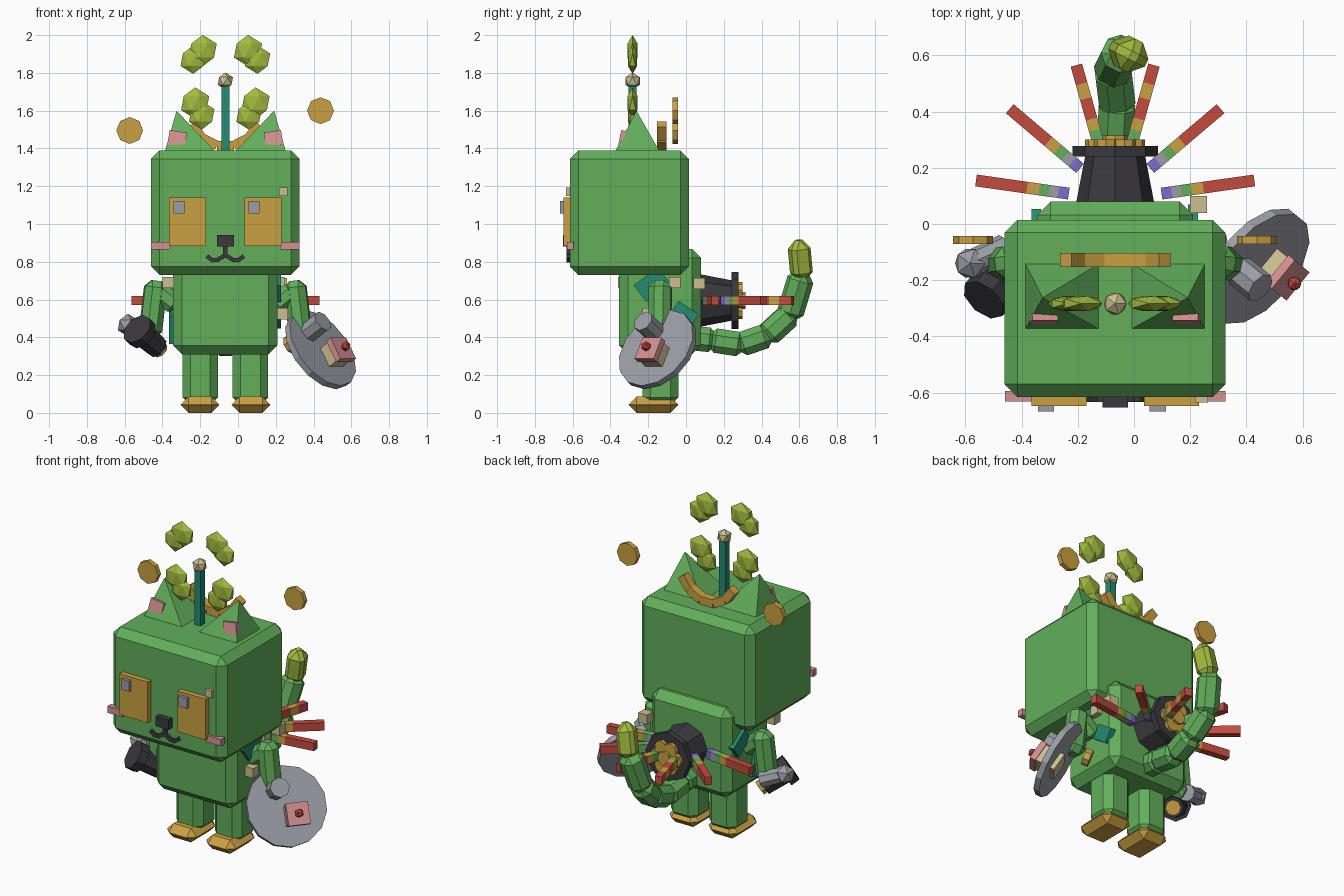
import bpy, bmesh, math
from mathutils import Vector, Matrix

if "Cube" in bpy.data.objects:
    bpy.data.objects.remove(bpy.data.objects["Cube"])

CX = -0.067  # mirror plane of the figure

def material(name, rgb):
    m = bpy.data.materials.new(name)
    m.diffuse_color = (*rgb, 1)
    m.use_nodes = True
    m.node_tree.nodes["Principled BSDF"].inputs["Base Color"].default_value = m.diffuse_color
    return m

GREEN = material("green", (0.122, 0.43, 0.105))
GOLD = material("gold", (0.6, 0.355, 0.055))
BLACK = material("charcoal", (0.042, 0.04, 0.047))
GREY = material("grey", (0.33, 0.34, 0.385))
TEAL = material("teal", (0.018, 0.26, 0.165))
LIME = material("lime", (0.36, 0.5, 0.05))
CREAM = material("cream", (0.6, 0.52, 0.28))
PINK = material("pink", (0.66, 0.28, 0.28))
RED = material("red", (0.55, 0.07, 0.048))
PURPLE = material("purple", (0.2, 0.155, 0.6))

def finish(name, bm, mat, matrix):
    bmesh.ops.recalc_face_normals(bm, faces=bm.faces)
    me = bpy.data.meshes.new(name)
    bm.to_mesh(me)
    bm.free()
    me.transform(matrix)
    me.materials.append(mat)
    ob = bpy.data.objects.new(name, me)
    bpy.context.collection.objects.link(ob)
    return ob

def aim(p0, p1):
    """Matrix at the midpoint with z along p0-p1, and the length."""
    a, b = Vector(p0), Vector(p1)
    q = (b - a).to_track_quat('Z', 'Y')
    return Matrix.Translation((a + b) / 2) @ q.to_matrix().to_4x4(), (b - a).length

def box(name, c, size, mat, bevel=0, rot=None, matrix=None):
    bm = bmesh.new()
    bmesh.ops.create_cube(bm, size=1)
    bmesh.ops.scale(bm, vec=size, verts=bm.verts)
    if bevel:
        bmesh.ops.bevel(bm, geom=bm.edges[:], offset=bevel, segments=1, affect='EDGES')
    m = matrix or Matrix.Translation(c) @ (rot or Matrix())
    return finish(name, bm, mat, m)

def span(name, x, y, z, mat, bevel=0):
    lim = (x, y, z)
    return box(name, [(a + b) / 2 for a, b in lim], [b - a for a, b in lim], mat, bevel)

def link(name, p0, p1, w, mat, bevel=0, h=None):
    m, length = aim(p0, p1)
    return box(name, None, (w, h or w, length), mat, bevel, matrix=m)

def rod(name, p0, p1, r0, r1, mat, sides=8):
    m, length = aim(p0, p1)
    bm = bmesh.new()
    bmesh.ops.create_cone(bm, cap_ends=True, segments=sides, radius1=r0, radius2=r1, depth=length)
    return finish(name, bm, mat, m)

def ball(name, c, r, mat, squash=(1, 1, 1)):
    bm = bmesh.new()
    bmesh.ops.create_icosphere(bm, subdivisions=1, radius=r)
    return finish(name, bm, mat, Matrix.Translation(c) @ Matrix.Diagonal((*squash, 1)))

# head and body
span("head", (-0.46, 0.325), (-0.615, 0.015), (0.73, 1.39), GREEN, 0.045)
span("body", (-0.345, 0.21), (-0.355, 0.08), (0.31, 0.868), GREEN, 0.048)

# paired parts
for s, side in ((-1, "left"), (1, "right")):
    def X(d):
        return CX + s * d
    box(side + "_leg", (X(0.133), -0.135, 0.22), (0.188, 0.19, 0.36), GREEN, 0.042)
    box(side + "_foot", (X(0.135), -0.172, 0.043), (0.205, 0.265, 0.086), GOLD, 0.042)
    link(side + "_shoulder", (X(0.25), -0.135, 0.56), (X(0.37), -0.135, 0.655), 0.11, GREEN, 0.03)
    link(side + "_arm", (X(0.365), -0.135, 0.7), (X(0.4), -0.14, 0.4), 0.118, GREEN, 0.035)
    # ear pyramid
    bm = bmesh.new()
    base = [bm.verts.new((X(d), y, 1.385)) for d, y in
            ((0.055, -0.375), (0.32, -0.375), (0.32, -0.14), (0.055, -0.14))]
    tip = bm.verts.new((X(0.258), -0.262, 1.6))
    bm.faces.new(base)
    for i in range(4):
        bm.faces.new((base[i], base[(i + 1) % 4], tip))
    finish(side + "_ear", bm, GREEN, Matrix())
    box(side + "_inner_ear", (X(0.255), -0.338, 1.45), (0.092, 0.025, 0.078), PINK,
        rot=Matrix.Rotation(-s * 0.15, 4, 'Y') @ Matrix.Rotation(-0.2, 4, 'X'))
    # face
    box(side + "_eye", (X(0.2), -0.63, 1.012), (0.195, 0.036, 0.255), GOLD)
    box(side + "_cheek", (X(0.341), -0.613, 0.885), (0.103, 0.036, 0.042), PINK)
    link(side + "_mouth_inner", (CX, -0.622, 0.835), (X(0.045), -0.622, 0.808), 0.022, BLACK, h=0.022)
    link(side + "_mouth_middle", (X(0.035), -0.622, 0.81), (X(0.07), -0.622, 0.808), 0.022, BLACK, h=0.022)
    link(side + "_mouth_outer", (X(0.065), -0.622, 0.806), (X(0.098), -0.622, 0.83), 0.022, BLACK, h=0.022)
    # clover leaves, each of two flattened lobes
    for n, (d, z, r) in enumerate(((0.12, 1.918, 0.083), (0.17, 1.87, 0.075),
                                   (0.16, 1.64, 0.083), (0.125, 1.575, 0.075))):
        ball(f"{side}_clover_lobe_{n}", (X(d), -0.283, z), r, LIME, (1, 0.38, 1))
for x in (-0.313, 0.085):
    box("pupil", (x, -0.652, 1.088), (0.058, 0.03, 0.065), GREY)
box("brow_spot", (0.24, -0.62, 1.17), (0.045, 0.03, 0.045), CREAM)
box("nose", (CX, -0.632, 0.912), (0.09, 0.04, 0.06), BLACK)
box("mouth_stem", (CX, -0.622, 0.855), (0.024, 0.022, 0.07), BLACK)

# antenna, floating coins and gold arc on the head
box("antenna", (CX, -0.283, 1.55), (0.042, 0.042, 0.36), TEAL)
ball("antenna_knob", (CX, -0.283, 1.757), 0.045, CREAM)
for x, z in ((-0.573, 1.495), (0.437, 1.6)):
    rod("floating_coin", (x, -0.072, z), (x, -0.042, z), 0.071, 0.071, GOLD)
arc = [(CX + 0.19 * math.cos(a), -0.128, 1.6 + 0.19 * math.sin(a))
       for a in (math.radians(202 + i * 136 / 5) for i in range(6))]
for p, q in zip(arc, arc[1:]):
    link("gold_arc_segment", p, q, 0.05, GOLD)

# patches and spots on the body
for x, y, z, a, w, h in ((0.21, -0.18, 0.68, 0.65, 0.16, 0.11), (0.21, -0.01, 0.52, -0.6, 0.13, 0.09),
                         (-0.348, -0.03, 0.64, -0.6, 0.14, 0.09), (-0.348, -0.2, 0.45, 0.3, 0.1, 0.15)):
    box("teal_patch", (x, y, z), (0.035, w, h), TEAL, rot=Matrix.Rotation(a, 4, 'X'))
for c in ((0.23, 0.07, 0.685), (0.215, -0.06, 0.69), (-0.37, -0.33, 0.69), (0.235, -0.2, 0.525)):
    box("cream_spot", c, (0.06, 0.06, 0.06), CREAM)

# tail
tail = [(CX, 0.0, 0.4), (CX, 0.14, 0.385), (CX, 0.29, 0.362), (-0.06, 0.43, 0.41),
        (-0.075, 0.55, 0.52), (-0.045, 0.61, 0.72)]
for p, q in zip(tail, tail[1:]):
    p, q = Vector(p), Vector(q)
    e = (q - p).normalized() * 0.02
    link("tail_segment", p - e, q + e, 0.13, GREEN, 0.036)
link("tail_tip", (-0.04, 0.615, 0.7), (0.0, 0.595, 0.915), 0.12, LIME, 0.045)

# pot of coins on the back
PZ = 0.595
rod("pot", (CX, 0.08, PZ), (CX, 0.25, PZ), 0.138, 0.105, BLACK)
rod("pot_rim", (CX, 0.24, PZ), (CX, 0.278, PZ), 0.152, 0.152, BLACK)
for i in range(6):
    a = i * math.pi / 3
    x, z = CX + 0.065 * math.cos(a), PZ + 0.065 * math.sin(a)
    rod("pot_coin", (x, 0.27, z), (x, 0.3, z), 0.042, 0.042, GOLD)
rod("pot_centre_coin", (CX, 0.27, PZ), (CX, 0.315, PZ), 0.045, 0.045, GOLD)

# rainbow rays, banded from the outer end inwards
plain = ((RED, 0.55), (GOLD, 0.13), (GREEN, 0.11), (GREY, 0.1), (PURPLE, 0.11))
banded = ((RED, 0.2), (GOLD, 0.16), (RED, 0.22), (GOLD, 0.12), (GREEN, 0.1), (GREY, 0.1), (PURPLE, 0.1))
for s in (-1, 1):
    for outer, inner, bands in (((0.495, 0.155), (0.165, 0.108), plain),
                                ((0.375, 0.41), (0.125, 0.198), plain),
                                ((0.138, 0.565), (0.045, 0.235), banded)):
        o = Vector((CX + s * outer[0], outer[1], PZ))
        n = Vector((CX + s * inner[0], inner[1], PZ))
        t = 0
        for mat, f in bands:
            link("rainbow_ray_band", o.lerp(n, t), o.lerp(n, t + f), 0.042, mat, h=0.05)
            t += f

# shield with button box, and the grey grip, on the right
N = Vector((0.66, -0.54, 0.52)).normalized()
C = Vector((0.437, -0.15, 0.335))
rod("shield", C - N * 0.018, C + N * 0.018, 0.235, 0.235, GREY, 14)
B = Vector((0.455, -0.117, 0.262))
link("button_block", B, B + N * 0.12, 0.115, CREAM)
link("button_plate", B + N * 0.12, B + N * 0.155, 0.13, PINK)
ball("button", B + N * 0.175, 0.027, RED)
G = Vector((0.41, -0.195, 0.455))
rod("right_grip", G - N * 0.07, G + N * 0.06, 0.058, 0.058, GREY)
rod("right_grip_cap", (0.27, -0.06, 0.36), (0.3, -0.08, 0.375), 0.05, 0.05, GOLD)

# hand lamp on the left
rod("lamp_head", (-0.535, -0.27, 0.445), (-0.505, -0.235, 0.415), 0.088, 0.088, BLACK)
rod("lamp_body", (-0.52, -0.25, 0.43), (-0.425, -0.16, 0.345), 0.07, 0.06, BLACK)
rod("lamp_cap", (-0.425, -0.16, 0.345), (-0.41, -0.145, 0.33), 0.045, 0.045, GOLD)
ball("left_grip", (-0.583, -0.14, 0.465), 0.06, GREY)
rod("left_grip_rod", (-0.583, -0.14, 0.465), (-0.46, -0.085, 0.42), 0.045, 0.05, GREY)
